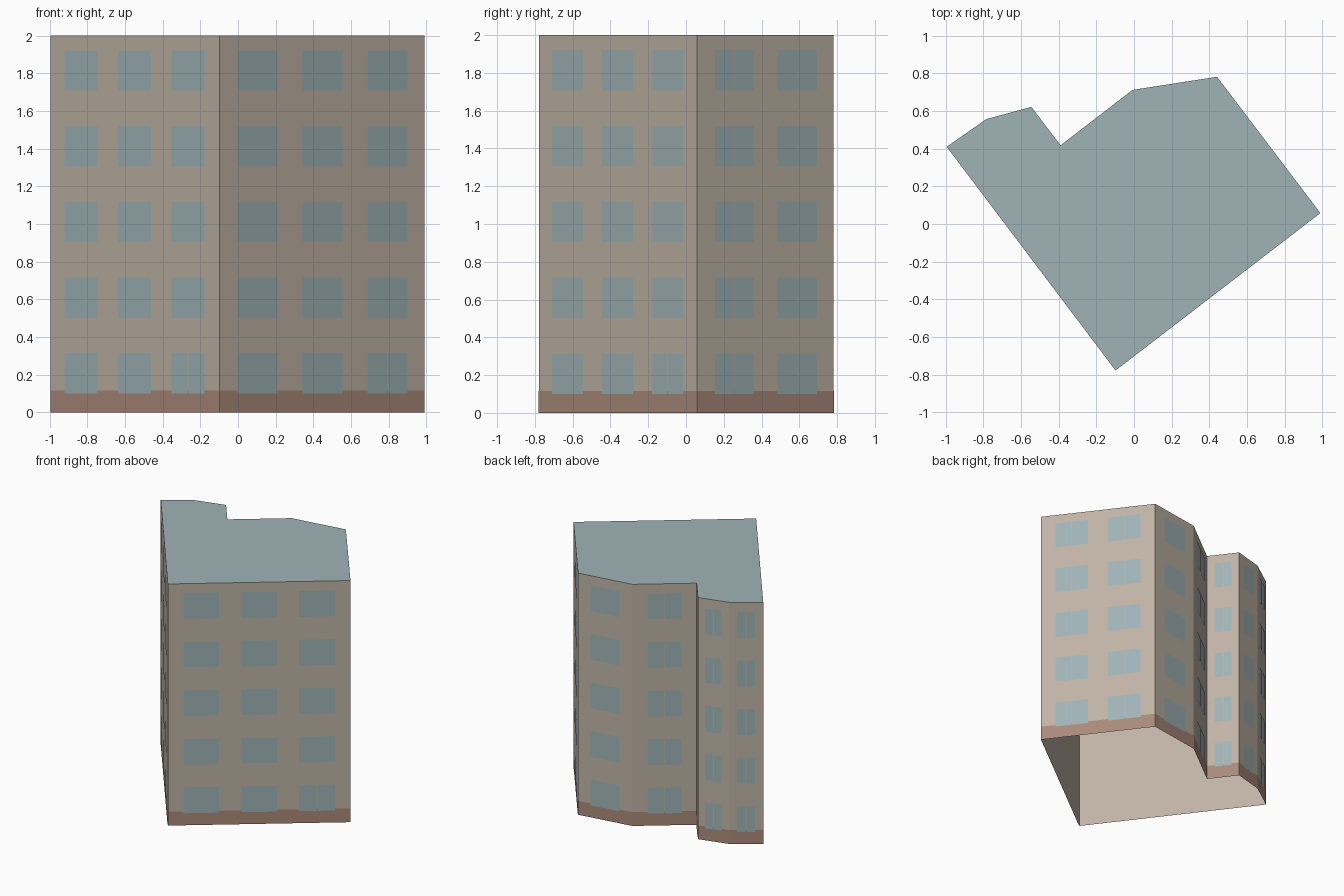
import bpy
import bmesh
from mathutils import Vector

cube = bpy.data.objects.get("Cube")
if cube:
    bpy.data.objects.remove(cube, do_unlink=True)


def material(name, rgb):
    mat = bpy.data.materials.new(name)
    mat.use_nodes = True
    color = (*[(c / 255) ** 2.2 for c in rgb], 1)
    mat.diffuse_color = color
    bsdf = mat.node_tree.nodes["Principled BSDF"]
    bsdf.inputs["Base Color"].default_value = color
    bsdf.inputs["Roughness"].default_value = 0.9
    return mat


beige = material("beige plaster", (190, 178, 163))
brown = material("brown plinth", (168, 136, 121))
teal = material("grey teal", (158, 178, 181))

HEIGHT = 2.0
PLINTH = 0.115
FLOORS = 5

# Footprint, counter-clockwise; each corner starts a wall with
# (x, y, window columns, gap between the two panes)
footprint = [
    (-0.995, 0.41, 3, 0),
    (-0.098, -0.778, 3, 0),
    (0.99, 0.058, 2, 0.003),
    (0.441, 0.782, 1, 0),
    (-0.008, 0.712, 1, 0.008),
    (-0.39, 0.418, 1, 0.008),
    (-0.545, 0.622, 1, 0.008),
    (-0.785, 0.557, 1, 0.008),
]
corners = [Vector((x, y, 0)) for x, y, n, g in footprint]

# Window width and spacing as a share of the wall length, by column count
layout = {1: (0.53, 0), 2: (0.286, 0.46), 3: (0.196, 0.317)}


def quad(bm, start, end, low, high, offset=0.0):
    """Upright outward-facing quad above the line from start to end."""
    along = (end - start).normalized()
    shift = along.cross(Vector((0, 0, 1))) * offset
    points = [(start, low), (end, low), (end, high), (start, high)]
    bm.faces.new([bm.verts.new(p + shift + Vector((0, 0, z))) for p, z in points])


def finish(bm, name, mat):
    bmesh.ops.remove_doubles(bm, verts=bm.verts, dist=0.0001)
    mesh = bpy.data.meshes.new(name)
    bm.to_mesh(mesh)
    bm.free()
    mesh.materials.append(mat)
    obj = bpy.data.objects.new(name, mesh)
    bpy.context.collection.objects.link(obj)


walls, plinth, windows, roof = (bmesh.new() for _ in range(4))

for i, (x, y, columns, gap) in enumerate(footprint):
    start, end = corners[i], corners[(i + 1) % len(corners)]
    length = (end - start).length
    quad(walls, start, end, 0, HEIGHT)
    quad(plinth, start, end, 0, PLINTH, 0.002)

    # Windows: one pane, or two panes with a narrow gap
    width, pitch = layout[columns]
    for floor in range(FLOORS):
        low = 0.1 + 0.402 * floor
        for column in range(columns):
            middle = 0.5 + (column - (columns - 1) / 2) * pitch
            left, right = middle - width / 2, middle + width / 2
            entrance = columns == 3 and column == 2 and floor == 0
            half = (0.008 if entrance else gap) / length / 2
            panes = [(left, middle - half), (middle + half, right)] if half else [(left, right)]
            for a, b in panes:
                quad(windows, start.lerp(end, a), start.lerp(end, b), low, low + 0.214, 0.004)

# Flat roof
roof.faces.new([roof.verts.new(p + Vector((0, 0, HEIGHT))) for p in corners])

finish(walls, "outer_walls", beige)
finish(plinth, "plinth_band", brown)
finish(windows, "window_panes", teal)
finish(roof, "flat_roof", teal)
